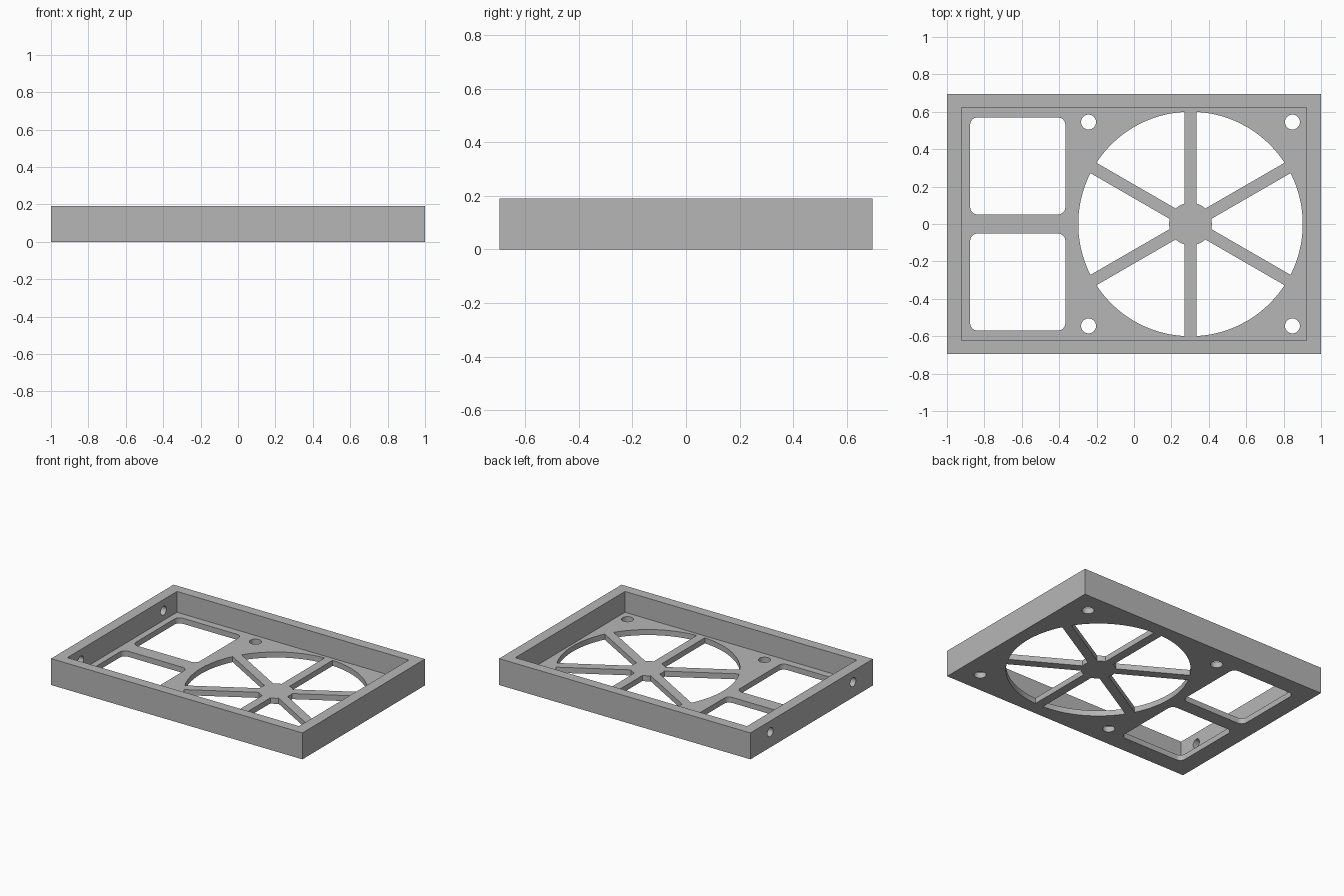
import bpy, bmesh
from math import asin, cos, sin, pi, radians
from mathutils import Matrix, Vector

cube = bpy.data.objects.get("Cube")
if cube:
    bpy.data.objects.remove(cube, do_unlink=True)

HALF_X, HALF_Y, HEIGHT, FLOOR = 1.0, 0.696, 0.19, 0.04
FAN_X, FAN_R, HUB_R, SPOKE = 0.302, 0.6, 0.114, 0.032

grey = bpy.data.materials.new("grey plastic")
grey.use_nodes = True
colour = (0.47, 0.47, 0.47, 1)
grey.diffuse_color = colour
grey.node_tree.nodes["Principled BSDF"].inputs["Base Color"].default_value = colour


def arc(cx, cy, r, start, end, steps):
    return [(cx + r * cos(start + (end - start) * i / steps),
             cy + r * sin(start + (end - start) * i / steps)) for i in range(steps + 1)]


def circle(cx, cy, r, steps=32):
    return arc(cx, cy, r, 0, 2 * pi, steps)[:-1]


def rectangle(x0, x1, y0, y1, r=0):
    if not r:
        return [(x0, y0), (x1, y0), (x1, y1), (x0, y1)]
    corners = [(x1 - r, y1 - r), (x0 + r, y1 - r), (x0 + r, y0 + r), (x1 - r, y0 + r)]
    return [p for i, (x, y) in enumerate(corners)
            for p in arc(x, y, r, i * pi / 2, (i + 1) * pi / 2, 8)]


def prism(bm, profile, low, high, matrix=Matrix()):
    base = bm.faces.new([bm.verts.new((x, y, low)) for x, y in profile])
    extruded = bmesh.ops.extrude_face_region(bm, geom=[base], use_keep_orig=True)
    top = [v for v in extruded["geom"] if isinstance(v, bmesh.types.BMVert)]
    bmesh.ops.translate(bm, verts=top, vec=Vector((0, 0, high - low)))
    bmesh.ops.transform(bm, matrix=matrix, verts=list(base.verts) + top)


def finish(bm, name):
    bmesh.ops.recalc_face_normals(bm, faces=bm.faces)
    mesh = bpy.data.meshes.new(name)
    bm.to_mesh(mesh)
    bm.free()
    mesh.materials.append(grey)
    ob = bpy.data.objects.new(name, mesh)
    bpy.context.collection.objects.link(ob)
    return ob


# Solid block for the tray
bm = bmesh.new()
prism(bm, rectangle(-HALF_X, HALF_X, -HALF_Y, HALF_Y), 0, HEIGHT)
tray = finish(bm, "fan_tray")

# Pocket that leaves the rim walls and the floor
bm = bmesh.new()
prism(bm, rectangle(-0.922, 0.922, -0.623, 0.623), FLOOR, HEIGHT + 0.1)
pocket = finish(bm, "pocket_cutter")

# Openings through the floor and the end wall
bm = bmesh.new()
low, high = -0.05, FLOOR + 0.02

# Six fan openings between the spokes, around the hub
outer, inner = asin(SPOKE / FAN_R), asin(SPOKE / HUB_R)
for i in range(6):
    a, b = radians(60 * i - 30), radians(60 * i + 30)
    sector = (arc(FAN_X, 0, FAN_R, a + outer, b - outer, 20)
              + arc(FAN_X, 0, HUB_R, b - inner, a + inner, 6))
    prism(bm, sector, low, high)

for side in (-1, 1):
    # Rounded window
    y0, y1 = sorted((0.051 * side, 0.57 * side))
    prism(bm, rectangle(-0.876, -0.367, y0, y1, 0.04), low, high)
    # Fan screw holes
    for dx in (-0.545, 0.545):
        prism(bm, circle(FAN_X + dx, 0.545 * side, 0.04), low, high)
    # Mounting hole through the end wall
    turn = Matrix.Translation((-0.96, 0.47 * side, 0.11)) @ Matrix.Rotation(pi / 2, 4, 'Y')
    prism(bm, circle(0, 0, 0.032), -0.08, 0.08, turn)
openings = finish(bm, "openings_cutter")

# Cut the tray and drop the cutters
bpy.ops.object.select_all(action='DESELECT')
tray.select_set(True)
bpy.context.view_layer.objects.active = tray
for cutter in (pocket, openings):
    cutter.hide_render = True
    mod = tray.modifiers.new(cutter.name, 'BOOLEAN')
    mod.operation = 'DIFFERENCE'
    mod.solver = 'EXACT'
    mod.object = cutter
    bpy.ops.object.modifier_apply(modifier=mod.name)
    bpy.data.objects.remove(cutter, do_unlink=True)
bpy.ops.object.shade_smooth_by_angle(angle=radians(30))
